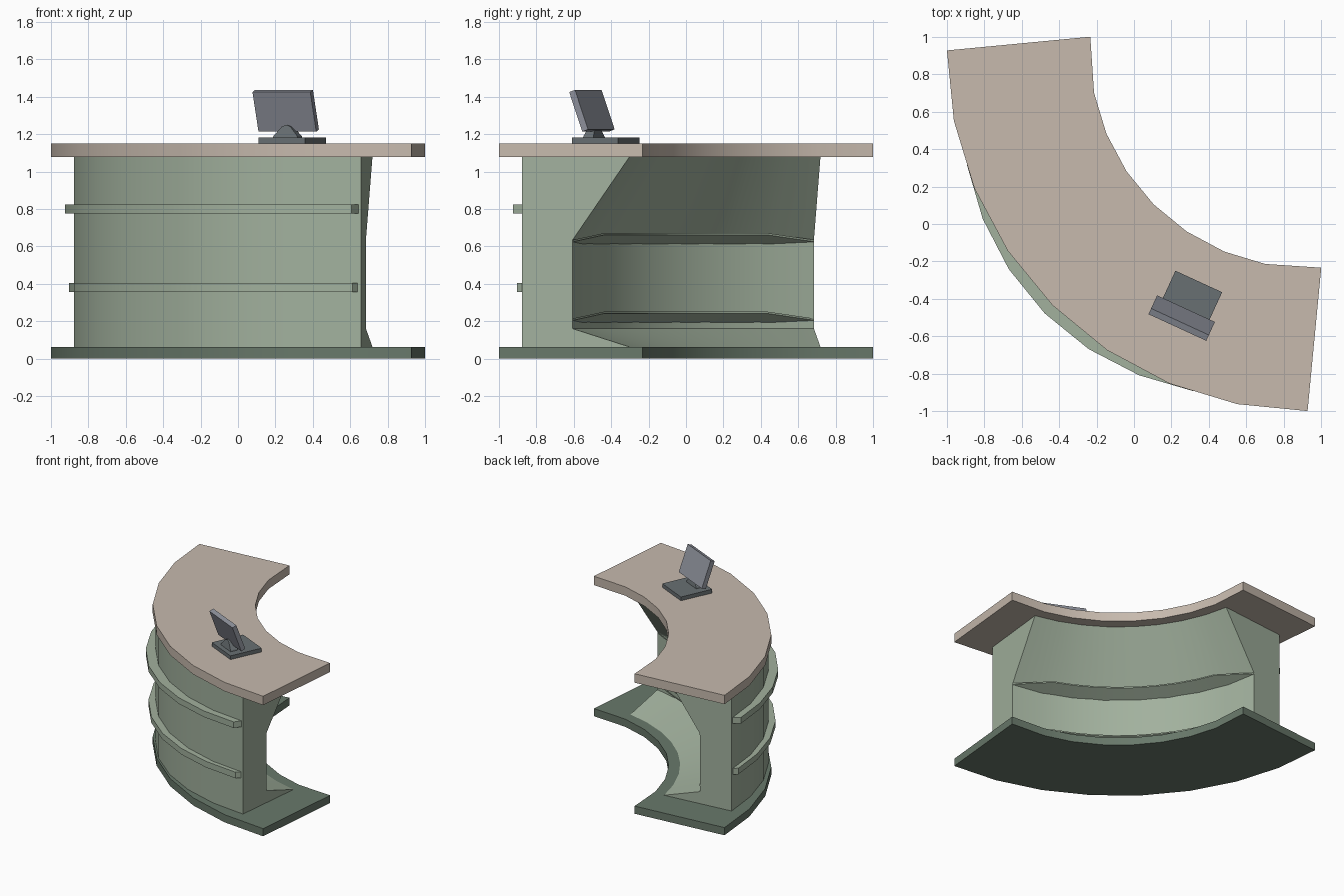
import bpy, bmesh, math
from mathutils import Matrix

if "Cube" in bpy.data.objects:
    bpy.data.objects.remove(bpy.data.objects["Cube"])

C = 0.928  # centre of the curved plan is (C, C)


def material(name, rgb):
    m = bpy.data.materials.new(name)
    m.diffuse_color = (*rgb, 1)
    m.use_nodes = True
    m.node_tree.nodes["Principled BSDF"].inputs["Base Color"].default_value = m.diffuse_color
    return m


wood = material("beige_top", (0.57, 0.49, 0.42))
sage = material("sage_green", (0.36, 0.44, 0.34))
moss = material("dark_green", (0.14, 0.19, 0.145))
silver = material("blue_grey", (0.27, 0.285, 0.33))
slate = material("dark_grey", (0.14, 0.16, 0.17))


def polar(r, deg, z):
    a = math.radians(deg)
    return (C - r * math.sin(a), C - r * math.cos(a), z)


def finish(name, bm, mat, smooth=True):
    bmesh.ops.recalc_face_normals(bm, faces=bm.faces[:])
    me = bpy.data.meshes.new(name)
    bm.to_mesh(me)
    bm.free()
    me.materials.append(mat)
    ob = bpy.data.objects.new(name, me)
    bpy.context.collection.objects.link(ob)
    bpy.ops.object.select_all(action='DESELECT')
    ob.select_set(True)
    bpy.context.view_layer.objects.active = ob
    if smooth:
        bpy.ops.object.shade_smooth_by_angle(angle=math.radians(22))
    return ob


def sweep(name, rings, mat, smooth=True):
    """Skin a list of equal cross-sections and cap both ends."""
    bm = bmesh.new()
    vs = [[bm.verts.new(p) for p in ring] for ring in rings]
    n = len(rings[0])
    for a, b in zip(vs, vs[1:]):
        for i in range(n):
            j = (i + 1) % n
            bm.faces.new((a[i], a[j], b[j], b[i]))
    bm.faces.new(vs[0])
    bm.faces.new(vs[-1])
    return finish(name, bm, mat, smooth)


def slab(name, z0, z1, mat):
    """Quarter-ring slab whose inner corners flare outwards."""
    rings = []
    for i in range(9):
        a = i * 11.25
        inner = a + {0: -3.6, 8: 3.6}.get(i, 0)
        rings.append([polar(1.928, a, z0), polar(1.928, a, z1),
                      polar(1.164, inner, z1), polar(1.164, inner, z0)])
    sweep(name, rings, mat)


slab("floor_plinth", 0.0, 0.063, moss)
slab("counter_top", 1.077, 1.15, wood)


# Curved cabinet body, waisted on the inner side
def body_angle(r, t):
    a = 8.5 + (1.824 - r) / 0.577 * 1.15
    return a + t * (90 - 2 * a)


rings = []
for i in range(9):
    t = i / 8
    ro = 1.824 + 0.09 * math.sin(math.pi * t)
    prof = [(ro, 0.06), (ro, 1.08), (1.247, 1.08), (1.553, 0.635),
            (1.553, 0.16), (1.24, 0.06)]
    rings.append([polar(r, body_angle(min(r, 1.824), t), z) for r, z in prof])
sweep("cabinet_body", rings, sage)

# Outer rails with chamfered ends, and the thin sloping inner ledges
for label, dz, shrink in (("upper", 0.0, 0.0), ("lower", -0.42, 0.02)):
    rings = []
    for i in range(9):
        t = i / 8
        s = math.sin(math.pi * t)
        ri, ro = 1.80 + 0.09 * s, 1.88 - shrink + 0.108 * s
        ai, ao = 8.6 + t * 72.8, 9.8 + t * 70.4
        z0, z1 = 0.775 + dz, 0.825 + dz
        rings.append([polar(ri, ai, z0), polar(ro, ao, z0),
                      polar(ro, ao, z1), polar(ri, ai, z1)])
    sweep(label + "_outer_rail", rings, sage)

    rings = []
    angles = [9.1] + [20.2 + k * 49.6 / 8 for k in range(9)] + [80.9]
    for k, a in enumerate(angles):
        end = k in (0, len(angles) - 1)
        rf, zf = (1.55, 0.635) if end else (1.45, 0.672)
        rb, zb = rf + 0.115, zf - 0.055
        rings.append([polar(rf, a, zf + dz), polar(rb, a, zb + dz),
                      polar(rb, a, zb - 0.01 + dz), polar(rf, a, zf - 0.01 + dz)])
    sweep(label + "_inner_ledge", rings, sage)


# Monitor: foot plate, tapered stand and leaning screen
def box(name, size, loc, mat, lean=0.0):
    bm = bmesh.new()
    bmesh.ops.create_cube(bm, size=1)
    m = (Matrix.Translation(loc) @ Matrix.Rotation(math.radians(-24.7), 4, 'Z')
         @ Matrix.Rotation(math.radians(lean), 4, 'X')
         @ Matrix.Diagonal((*size, 1)))
    bmesh.ops.transform(bm, matrix=m, verts=bm.verts[:])
    finish(name, bm, mat, False)


box("monitor_foot", (0.275, 0.27, 0.032), (0.29, -0.43, 1.165), slate)
box("monitor_screen", (0.34, 0.036, 0.225), (0.255, -0.503, 1.325), silver, 20)

turn = (Matrix.Translation((0.265, -0.492, 0))
        @ Matrix.Rotation(math.radians(-24.7), 4, 'Z'))
outline = [(-0.075, 1.175), (-0.07, 1.19), (-0.025, 1.24), (0, 1.25),
           (0.025, 1.24), (0.07, 1.19), (0.075, 1.175)]
rings = []
for side in (-1, 1):
    ring = []
    for x, z in outline:
        depth = 0.032 - 0.2 * (z - 1.175)
        ring.append(turn @ Matrix.Translation((x, side * depth, z)).translation)
    rings.append(ring)
sweep("monitor_stand", rings, slate, False)
